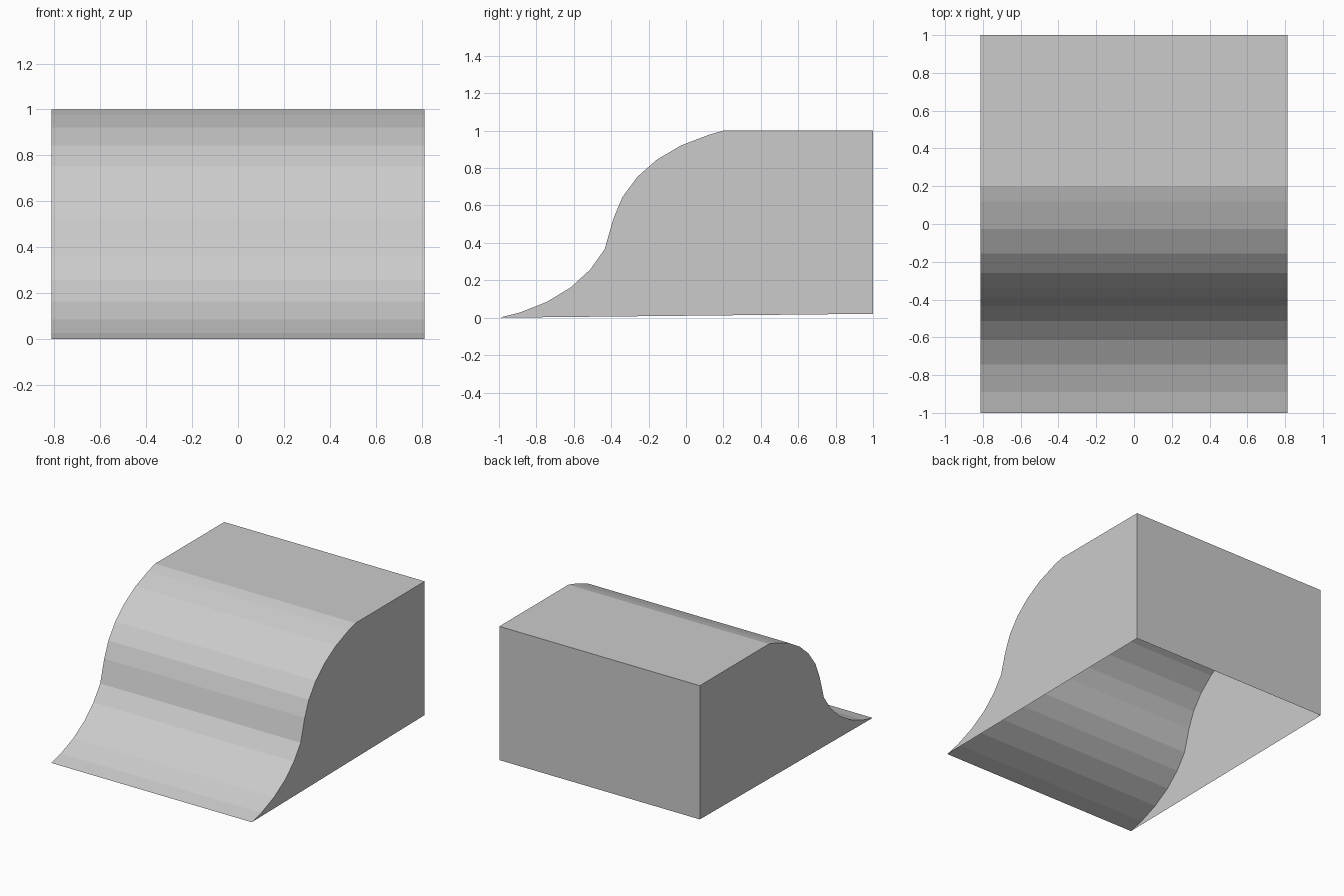
import bpy, bmesh

if "Cube" in bpy.data.objects:
    bpy.data.objects.remove(bpy.data.objects["Cube"])

HALF_WIDTH = 0.812

# S-curved side profile (y, z), from front toe up over the top and down the back
PROFILE = [(-1, 0), (-0.89, 0.027), (-0.745, 0.084), (-0.615, 0.163),
           (-0.513, 0.257), (-0.435, 0.366), (-0.388, 0.53), (-0.34, 0.645),
           (-0.26, 0.753), (-0.157, 0.844), (-0.027, 0.921), (0.12, 0.977),
           (0.2, 1), (1, 1), (1, 0.021)]

bm = bmesh.new()

# Left cheek, extruded across the width to form ramp, top, back and right cheek
left = [bm.verts.new((-HALF_WIDTH, y, z)) for y, z in PROFILE]
cheek = bm.faces.new(left)
extruded = bmesh.ops.extrude_face_region(bm, geom=[cheek], use_keep_orig=True)
moved = [g for g in extruded["geom"] if isinstance(g, bmesh.types.BMVert)]
bmesh.ops.translate(bm, verts=moved, vec=(2 * HALF_WIDTH, 0, 0))
bmesh.ops.recalc_face_normals(bm, faces=bm.faces)

# Underside is left open
ends = {PROFILE[0][0], PROFILE[-1][0]}
bottom = [f for f in bm.faces if all(v.co.z < 0.024 for v in f.verts)]
bmesh.ops.delete(bm, geom=bottom, context='FACES_ONLY')

mesh = bpy.data.meshes.new("curved_ramp")
bm.to_mesh(mesh)
bm.free()
bpy.context.collection.objects.link(bpy.data.objects.new("curved_ramp", mesh))
